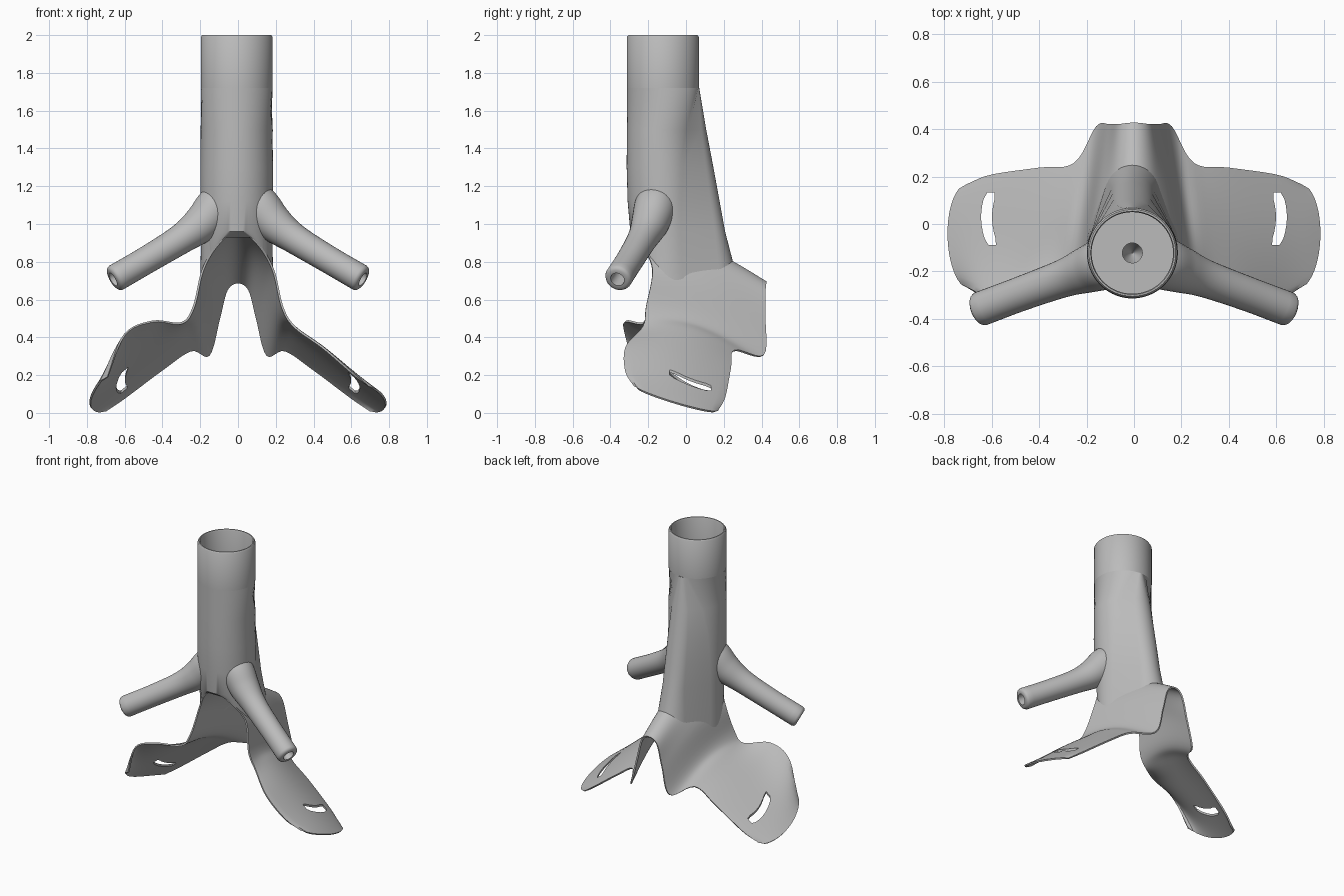
import bpy, bmesh, math
from mathutils import Vector
from mathutils.bvhtree import BVHTree

cube = bpy.data.objects.get("Cube")
if cube:
    bpy.data.objects.remove(cube)

grey = bpy.data.materials.new("plain grey")
grey.use_nodes = True
grey.diffuse_color = (0.5, 0.5, 0.5, 1)
grey.node_tree.nodes["Principled BSDF"].inputs["Base Color"].default_value = grey.diffuse_color


def spline(points, steps):
    """Catmull-Rom curve through points of any dimension."""
    p = [Vector(q) for q in points]
    p = [p[0] * 2 - p[1]] + p + [p[-1] * 2 - p[-2]]
    out = []
    for i in range(1, len(p) - 2):
        a, b, c, d = p[i - 1:i + 3]
        for k in range(steps):
            t = k / steps
            out.append(b + (c - a) * (t / 2) + (a * 2 - b * 5 + c * 4 - d) * (t * t / 2)
                       + (b * 3 - a - c * 3 + d) * (t ** 3 / 2))
    return out + [p[-2]]


def skin(name, rows, closed=True, cap_start=False, cap_end=False):
    """Join rows of points into one surface."""
    bm = bmesh.new()
    grid = [[bm.verts.new(co) for co in row] for row in rows]
    n = len(grid[0])
    for a, b in zip(grid, grid[1:]):
        for i in range(n if closed else n - 1):
            j = (i + 1) % n
            bm.faces.new((a[i], a[j], b[j], b[i]))
    if cap_start:
        bm.faces.new(grid[0][::-1])
    if cap_end:
        bm.faces.new(grid[-1])
    bmesh.ops.recalc_face_normals(bm, faces=bm.faces)
    mesh = bpy.data.meshes.new(name)
    bm.to_mesh(mesh)
    bm.free()
    obj = bpy.data.objects.new(name, mesh)
    bpy.context.collection.objects.link(obj)
    mesh.materials.append(grey)
    return obj


def activate(obj):
    bpy.ops.object.select_all(action='DESELECT')
    obj.select_set(True)
    bpy.context.view_layer.objects.active = obj


def smooth(obj, angle=40):
    activate(obj)
    bpy.ops.object.shade_smooth_by_angle(angle=math.radians(angle))


# Saddle: front and back edges of one half, from the ridge out to the wing tip
front_edge = [(0, -.27, .968), (.1, -.24, .9), (.185, -.178, .76), (.235, -.212, .56),
              (.3, -.228, .455), (.45, -.32, .345), (.6, -.32, .215), (.69, -.27, .14)]
back_edge = [(0, .425, .69), (.06, .42, .65), (.1, .42, .5), (.155, .41, .305),
             (.25, .255, .33), (.4, .235, .23), (.6, .205, .08), (.70, .165, .01)]
front_lift = [0, 0, 0, 0, .02, .14, .2, .05]     # right wing curls up in front


def both_sides(half, lift):
    right = [(-x, y, z + h) for (x, y, z), h in zip(half, lift)]
    return spline(right[:0:-1] + half, 6)


front = both_sides(front_edge, front_lift)
front_flat = both_sides(front_edge, [0] * 8)
back = both_sides(back_edge, [0] * 8)
ROWS = 24
rows = []
for r in range(ROWS + 1):
    v = r / ROWS
    row = []
    for i, (f, flat, b) in enumerate(zip(front, front_flat, back)):
        s = 2 * i / (len(front) - 1) - 1
        p = flat.lerp(b, v) + (f - flat) * (1 - v) ** 3.5
        bulge = math.sqrt(max(0, 1 - (2 * v - 1) ** 2)) * abs(s) ** 5
        p.x += math.copysign(.088 * bulge, s)
        p.z += .05 * math.sin(math.pi * v) * (1 - s ** 6) - .024 * bulge
        row.append(p)
    rows.append(row)
saddle = skin("saddle_with_wings", rows, closed=False)
surface = BVHTree.FromPolygons([v.co[:] for v in saddle.data.vertices],
                               [p.vertices[:] for p in saddle.data.polygons])
solid = saddle.modifiers.new("thickness", 'SOLIDIFY')
solid.thickness = .011
solid.offset = 0
activate(saddle)
bpy.ops.object.modifier_apply(modifier=solid.name)

# Curved strap slots through both wings
for side in (-1, 1):
    sections = []
    for k in range(9):
        t = k / 8
        y = -.088 + .22 * t
        x = .588 + .034 * math.sin(math.pi * (.1 + .75 * t))
        w = .016 if k in (0, 8) else .023
        sections.append([(side * (x + dx), y, z) for dx, z in
                         ((-w, -.2), (w, -.2), (w, .6), (-w, .6))])
    cutter = skin("slot_cutter", sections, cap_start=True, cap_end=True)
    cutter.hide_render = True
    cut = saddle.modifiers.new("slot", 'BOOLEAN')
    cut.operation = 'DIFFERENCE'
    cut.solver = 'EXACT'
    cut.object = cutter
    activate(saddle)
    bpy.ops.object.modifier_apply(modifier=cut.name)
    bpy.data.objects.remove(cutter)
smooth(saddle)

# Body: round at the top, stretched backwards lower down
CX, AXIS_Y = -.007, -.122


def arc(cx, cy, z, radius, start, end, count):
    angles = [start + (end - start) * k / count for k in range(count + 1)]
    return [Vector((cx + radius * math.cos(a), cy + radius * math.sin(a), z)) for a in angles]


def hull_ring(z, cy, radius, back, small=.095):
    """Outline around a large front circle and a smaller back circle."""
    half = math.acos(min(.9999, (radius - small) / (back - small - cy)))
    up = math.pi / 2
    return (arc(CX, back - small, z, small, up - half, up + half, 16)
            + arc(CX, cy, z, radius, up + half, up + math.tau - half, 48))


def drop(p):
    hit = surface.ray_cast(Vector((p.x, p.y, 3)), Vector((0, 0, -1)))[0]
    return hit or surface.find_nearest(p)[0]


body_rows = [[drop(p) for p in hull_ring(.85, -.085, .194, .25, .115)]]
for z, cy, radius, back_y in ((.96, -.107, .188, .207), (1.12, -.117, .192, .178),
                              (1.3, AXIS_Y, .192, .145), (1.5, AXIS_Y, .191, .107),
                              (1.72, AXIS_Y, .19, .07)):
    body_rows.append(hull_ring(z, cy, radius, back_y))
smooth(skin("body", body_rows), 35)

# Socket: outer wall, rim, bore, floor and small centre hole with a conical end
socket_rows = [arc(CX, AXIS_Y, z, radius, 0, math.tau, 64)[:-1] for z, radius in (
    (1.72, .19), (1.99, .19), (2, .183), (2, .176), (1.99, .172), (1.72, .172),
    (1.72, .042), (1.2, .042), (1.12, .002))]
smooth(skin("socket", socket_rows, cap_end=True), 35)

# Arms: flared at the body, with rounded hollow ends
arm_path = spline([(.04, -.14, 1.155, .08), (.105, -.16, 1.1, .11), (.19, -.19, 1.005, .1),
                   (.3, -.23, .922, .08), (.48, -.295, .812, .073), (.645, -.357, .716, .073)], 6)


def disc(centre, direction, radius):
    turn = direction.to_track_quat('Z', 'Y')
    return [centre + turn @ p for p in arc(0, 0, 0, radius, 0, math.tau, 32)[:-1]]


for side, name in ((1, "left_arm"), (-1, "right_arm")):
    centres = [Vector((side * p[0], p[1], p[2])) for p in arm_path]
    rings = []
    for i, c in enumerate(centres):
        tangent = centres[min(i + 1, len(centres) - 1)] - centres[max(i - 1, 0)]
        rings.append(disc(c, tangent.normalized(), arm_path[i][3]))
    tip = (centres[-1] - centres[-2]).normalized()
    for along, radius in ((.012, .068), (.02, .056), (.02, .038), (-.12, .036)):
        rings.append(disc(centres[-1] + tip * along, tip, radius))
    smooth(skin(name, rings, cap_start=True, cap_end=True))
